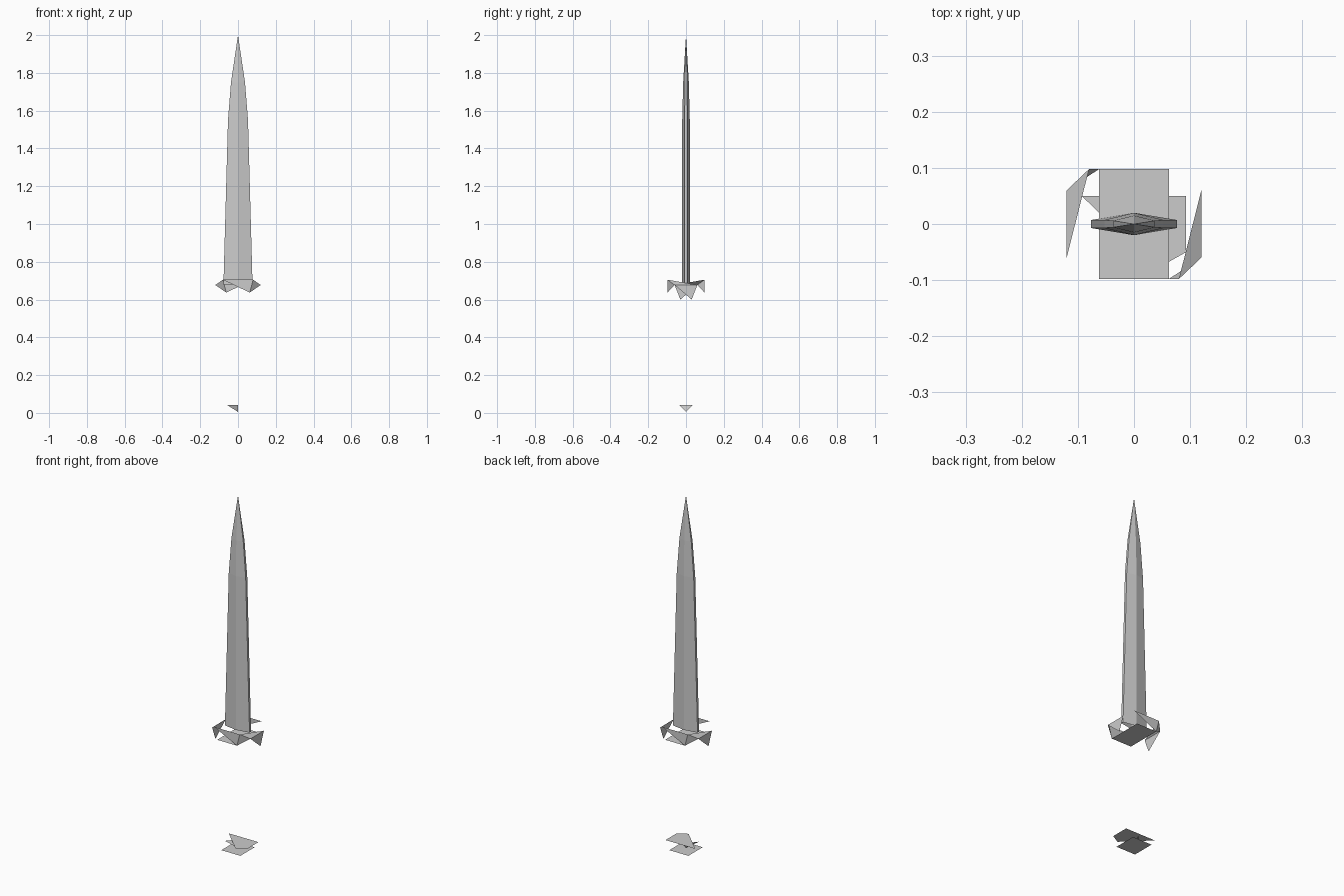
import bpy

if "Cube" in bpy.data.objects:
    bpy.data.objects.remove(bpy.data.objects["Cube"])


def make(name, verts, faces):
    me = bpy.data.meshes.new(name)
    me.from_pydata(verts, [], faces)
    me.update()
    ob = bpy.data.objects.new(name, me)
    bpy.context.collection.objects.link(ob)
    return ob


# Blade: six-sided sections (z, half width, edge half thickness, ridge half thickness)
sections = [(0.68, 0.077, 0.007, 0.02), (1.55, 0.053, 0.007, 0.02),
            (1.75, 0.037, 0.006, 0.015)]
verts, faces = [], []
for z, w, e, t in sections:
    verts += [(-w, -e, z), (0, -t, z), (w, -e, z), (w, e, z), (0, t, z), (-w, e, z)]
for s in range(len(sections) - 1):
    for i in range(6):
        j = (i + 1) % 6
        faces.append((s * 6 + i, s * 6 + j, s * 6 + 6 + j, s * 6 + 6 + i))
tip = len(verts)
verts.append((0, 0, 2.0))
top = tip - 6
faces += [(top + i, top + (i + 1) % 6, tip) for i in range(6)]
make("blade", verts, faces)

# Guard: flat base plate
gx, gy = 0.062, 0.098
make("guard_plate", [(-gx, -gy, 0.637), (gx, -gy, 0.637), (gx, gy, 0.637), (-gx, gy, 0.637)],
     [(3, 2, 1, 0)])

# Guard facets: face, corner, end and slope triangles, repeated by a half turn
rim_a, rim_b, low = (0.08, -gy, 0.705), (-0.08, -gy, 0.705), (gx, -gy, 0.637)
end_a, end_b, drop = (0.12, -0.06, 0.677), (0.12, 0.06, 0.677), (0.12, 0.03, 0.6)
facets = {"face": (rim_b, low, rim_a), "corner": (rim_a, low, end_a),
          "end": (end_a, drop, end_b), "slope": (rim_a, end_a, end_b)}
for side, s in (("right", 1), ("left", -1)):
    for part, tri in facets.items():
        make(f"guard_{part}_{side}", [(x * s, y * s, z) for x, y, z in tri], [(0, 1, 2)])

# Pommel: bottom plate, upper plate and inner facet
make("pommel_base", [(-0.06, -0.064, 0), (0.06, -0.064, 0), (0.06, 0.064, 0), (-0.06, 0.064, 0)],
     [(3, 2, 1, 0)])
make("pommel_plate", [(-0.093, 0.05, 0.043), (0.04, -0.08, 0.043),
                      (0.093, -0.05, 0.043), (0.093, 0.05, 0.043)], [(3, 2, 1, 0)])
make("pommel_facet", [(-0.058, -0.035, 0.042), (0, 0.035, 0.042), (0, 0, 0.005)], [(0, 1, 2)])
